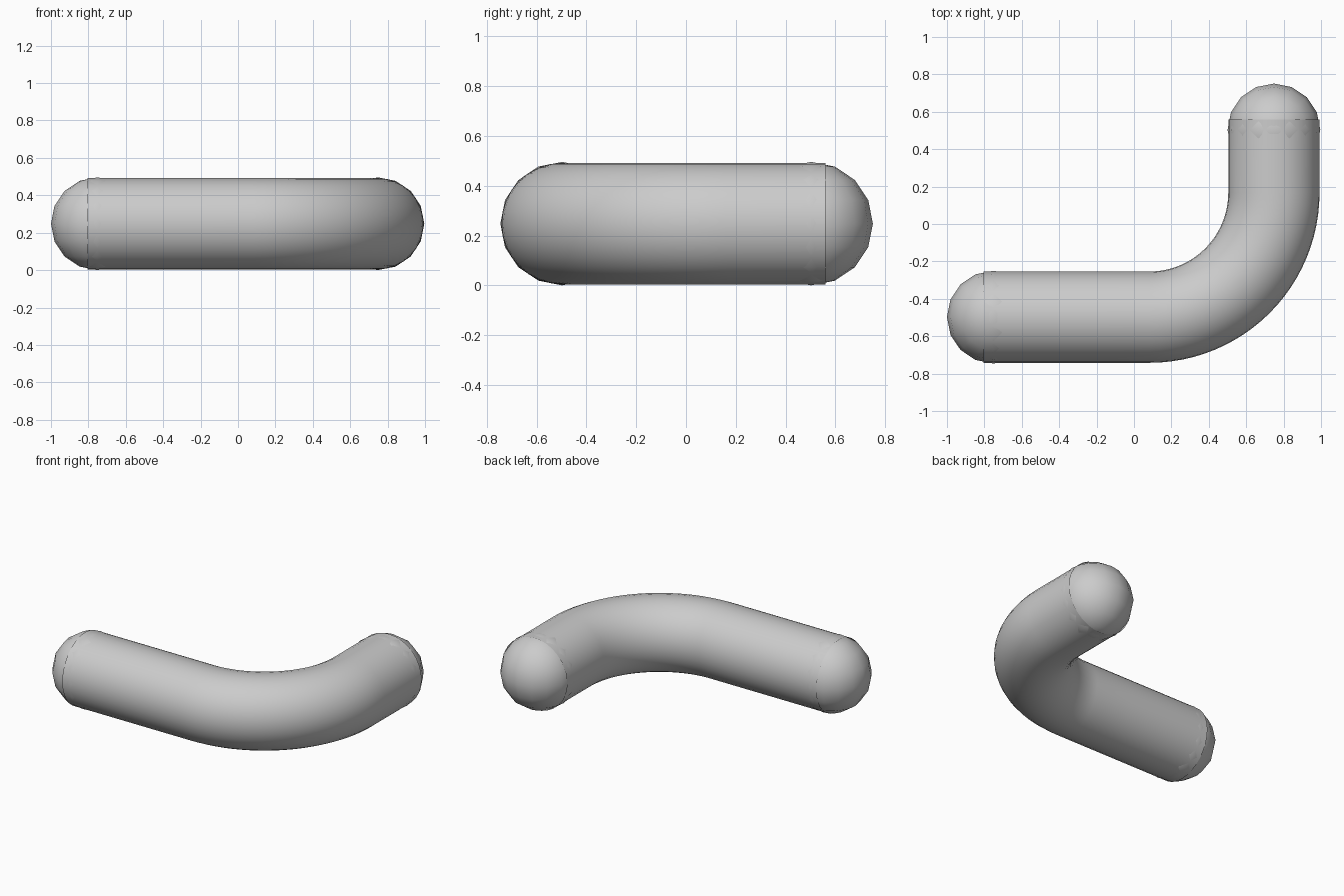
import bpy, bmesh, math
from mathutils import Vector

if "Cube" in bpy.data.objects:
    bpy.data.objects.remove(bpy.data.objects["Cube"])

Z, R, SIDES = 0.248, 0.244, 32
BEND = 0.665                       # bend radius of the centre line
CX, CY = 0.748 - BEND, -0.498 + BEND


def smooth(obj):
    for p in obj.data.polygons:
        p.use_smooth = True


# centre line: straight run, quarter bend, short straight run
path = [(Vector((x, -0.498, Z)), 0.0) for x in (-0.805, -0.5, -0.2)]
for i in range(25):
    a = math.pi / 2 * i / 24
    path.append((Vector((CX + BEND * math.sin(a), CY - BEND * math.cos(a), Z)), a))
path.append((Vector((0.748, 0.56, Z)), math.pi / 2))

# bent tube swept along the centre line
bm = bmesh.new()
rings = []
for c, a in path:
    side = Vector((-math.sin(a), math.cos(a), 0))
    rings.append([bm.verts.new(c + side * R * math.cos(t) + Vector((0, 0, R * math.sin(t))))
                  for t in (2 * math.pi * k / SIDES for k in range(SIDES))])
for r0, r1 in zip(rings, rings[1:]):
    for k in range(SIDES):
        j = (k + 1) % SIDES
        bm.faces.new((r0[k], r0[j], r1[j], r1[k]))
bmesh.ops.recalc_face_normals(bm, faces=bm.faces)
mesh = bpy.data.meshes.new("bent_tube")
bm.to_mesh(mesh)
bm.free()
tube = bpy.data.objects.new("bent_tube", mesh)
bpy.context.collection.objects.link(tube)
smooth(tube)

# rounded ends, coarser than the tube
for name, loc in (("left_end", (-0.752, -0.498, Z)), ("back_end", (0.748, 0.503, Z))):
    bpy.ops.mesh.primitive_uv_sphere_add(segments=16, ring_count=8, radius=0.248, location=loc)
    end = bpy.context.object
    end.name = name
    smooth(end)
